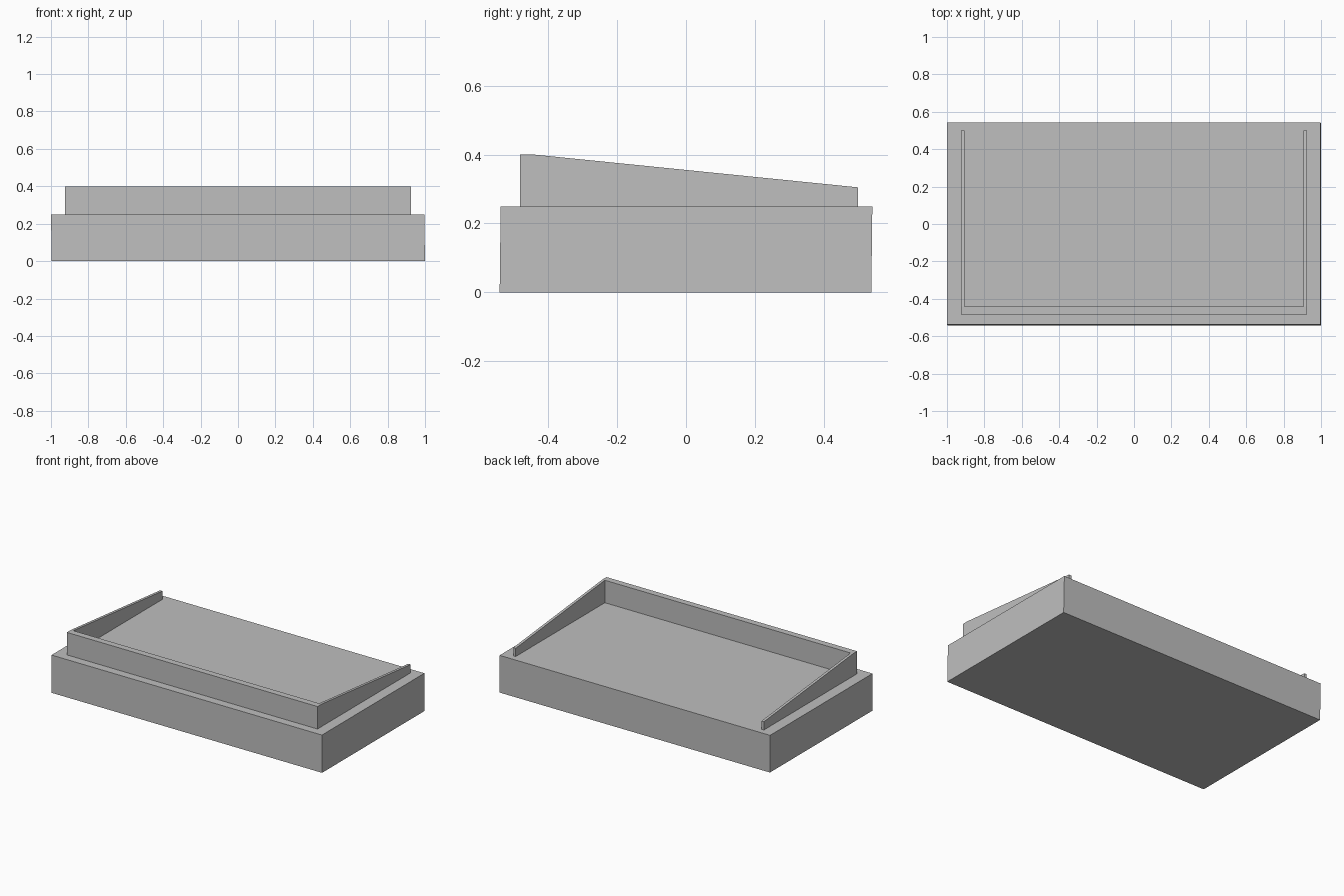
import bpy
import bmesh
from mathutils import Vector

cube = bpy.data.objects.get("Cube")
if cube:
    bpy.data.objects.remove(cube)

# Single plain grey finish
grey = bpy.data.materials.new("plain grey")
grey.use_nodes = True
colour = (0.52, 0.52, 0.52, 1)
grey.diffuse_color = colour
grey.node_tree.nodes["Principled BSDF"].inputs["Base Color"].default_value = colour


def extrude(name, outline, offset):
    """Make a solid by sweeping a flat outline along an offset."""
    bm = bmesh.new()
    face = bm.faces.new([bm.verts.new(p) for p in outline])
    swept = bmesh.ops.extrude_face_region(bm, geom=[face], use_keep_orig=True)
    moved = [v for v in swept["geom"] if isinstance(v, bmesh.types.BMVert)]
    bmesh.ops.translate(bm, verts=moved, vec=Vector(offset))
    bmesh.ops.recalc_face_normals(bm, faces=bm.faces)
    mesh = bpy.data.meshes.new(name)
    bm.to_mesh(mesh)
    bm.free()
    mesh.materials.append(grey)
    obj = bpy.data.objects.new(name, mesh)
    bpy.context.collection.objects.link(obj)
    return obj


# Base slab, leaning very slightly
half_x, half_y, base_top, lean = 0.998, 0.54, 0.25, 0.003
extrude("base_slab",
        [(sx * half_x + lean / 2, sy * half_y - lean / 2, 0)
         for sx, sy in ((-1, -1), (1, -1), (1, 1), (-1, 1))],
        (-lean, lean, base_top))

# U-shaped rim plan, raised as one solid and open at the back
outer, inner = 0.925, 0.907
front, front_inside, back = -0.483, -0.44, 0.50
rim_top, rim_end = 0.40, 0.305
right_half = [(-inner, front_inside), (-inner, back), (-outer, back), (-outer, front)]
plan = right_half + [(-x, y) for x, y in reversed(right_half)]
rim = extrude("sloped_rim", [(x, y, base_top) for x, y in plan],
              (0, 0, rim_top - base_top))

# Lower the back ends so the side walls slope down
for v in rim.data.vertices:
    if v.co.z > base_top + 0.01 and v.co.y > 0:
        v.co.z = rim_end

# Split the top into a level front strip and two sloping side strips
bm = bmesh.new()
bm.from_mesh(rim.data)
bmesh.ops.bisect_plane(bm, geom=bm.verts[:] + bm.edges[:] + bm.faces[:],
                       plane_co=(0, front_inside, 0), plane_no=(0, 1, 0))
for v in bm.verts:
    if v.co.z > base_top + 0.01 and v.co.y < front_inside + 0.001:
        v.co.z = rim_top
bmesh.ops.recalc_face_normals(bm, faces=bm.faces)
bm.to_mesh(rim.data)
bm.free()
